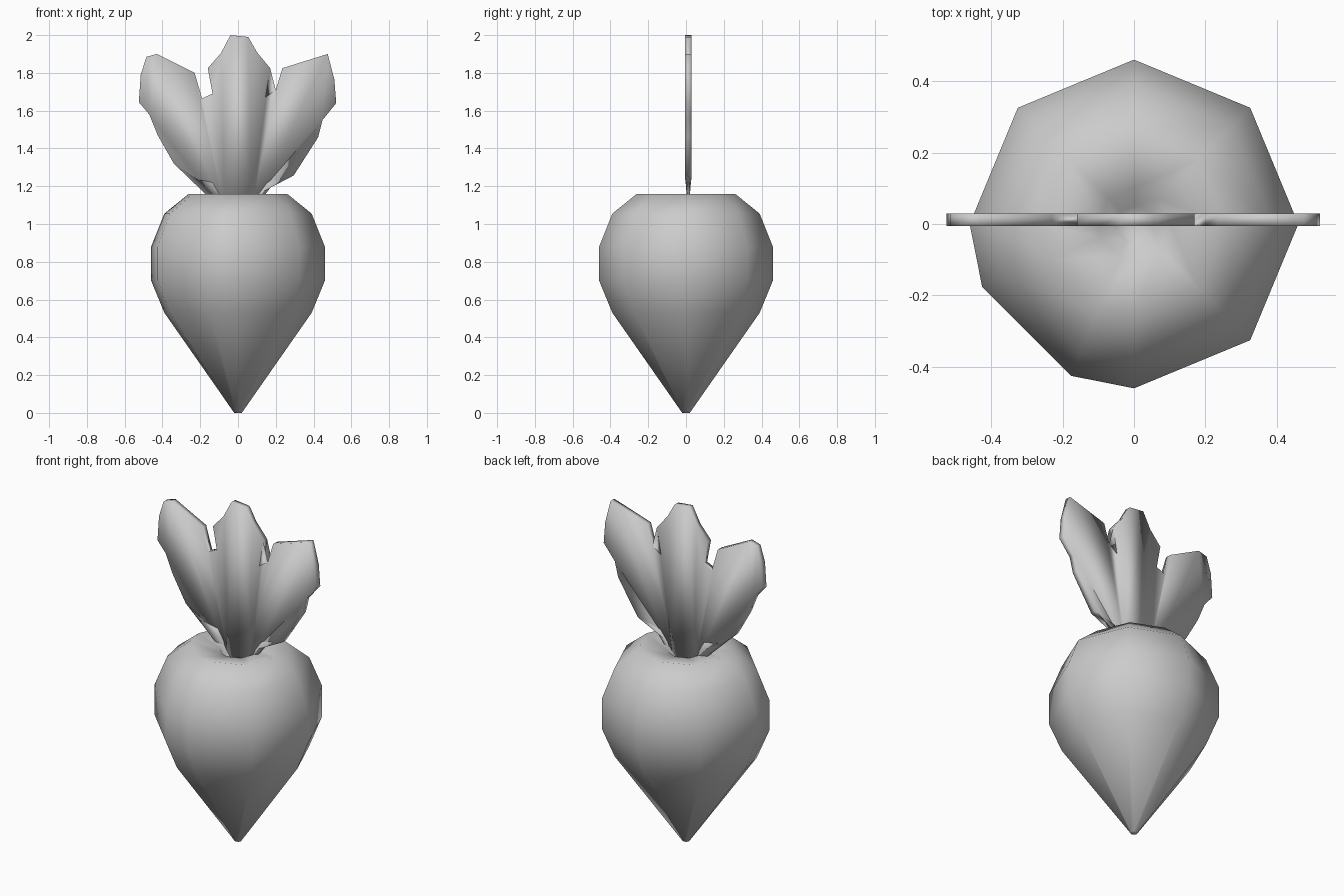
import bpy
import bmesh
from math import cos, sin, radians

if "Cube" in bpy.data.objects:
    bpy.data.objects.remove(bpy.data.objects["Cube"])

# Single flat colour
grey = bpy.data.materials.new("plain_grey")
grey.use_nodes = True
COLOUR = (0.6, 0.6, 0.6, 1)
grey.diffuse_color = COLOUR
grey.node_tree.nodes["Principled BSDF"].inputs["Base Color"].default_value = COLOUR


def finish(name, bm):
    """Turn a bmesh into a smooth-shaded object."""
    bmesh.ops.recalc_face_normals(bm, faces=bm.faces)
    for face in bm.faces:
        face.smooth = True
    mesh = bpy.data.meshes.new(name)
    bm.to_mesh(mesh)
    bm.free()
    mesh.materials.append(grey)
    obj = bpy.data.objects.new(name, mesh)
    bpy.context.collection.objects.link(obj)
    return obj


# Root: eight-sided turned profile with one corner cut off, dimpled at the top
ANGLES = (0, 45, 90, 135, 180, 202.5, 247.5, 270, 315)
PROFILE = [(0.02, 0), (0.39, 0.53), (0.46, 0.70), (0.46, 0.88),
           (0.39, 1.055), (0.26, 1.16), (0.10, 1.13), (0.05, 1.06)]
bm = bmesh.new()
rings = [[bm.verts.new((r * cos(radians(a)), r * sin(radians(a)), z))
          for a in ANGLES] for r, z in PROFILE]
count = len(ANGLES)
for low, high in zip(rings, rings[1:]):
    for i in range(count):
        j = (i + 1) % count
        bm.faces.new((low[i], low[j], high[j], high[i]))
bm.faces.new(rings[0][::-1])
bm.faces.new(rings[-1])
finish("root", bm)

# Leaves: thin three-lobed plate that tapers into the stem
OUTLINE = [
    (-0.07, 1.06), (-0.10, 1.16), (-0.135, 1.22), (-0.255, 1.245),
    (-0.34, 1.32), (-0.425, 1.47), (-0.47, 1.58), (-0.525, 1.645),
    (-0.515, 1.79), (-0.485, 1.885), (-0.43, 1.90), (-0.23, 1.80),
    (-0.19, 1.665), (-0.135, 1.69), (-0.16, 1.825), (-0.09, 1.905),
    (-0.04, 2.0), (0.055, 1.99), (0.10, 1.91), (0.17, 1.825),
    (0.145, 1.67), (0.20, 1.71), (0.235, 1.825), (0.475, 1.90),
    (0.51, 1.765), (0.52, 1.64), (0.447, 1.55), (0.425, 1.46),
    (0.295, 1.257), (0.155, 1.22), (0.11, 1.16), (0.07, 1.06)]
MIDDLE, HALF = 0.012, 0.018


def sheet(bm, side):
    verts = []
    for x, z in OUTLINE:
        taper = min(1, max(0.25, (z - 1.1) / 0.15))
        verts.append(bm.verts.new((x, MIDDLE + side * HALF * taper, z)))
    return verts


bm = bmesh.new()
front, back = sheet(bm, -1), sheet(bm, 1)
caps = [bm.faces.new(front), bm.faces.new(back[::-1])]
for i in range(len(front)):
    j = (i + 1) % len(front)
    bm.faces.new((front[i], back[i], back[j], front[j]))
bmesh.ops.triangulate(bm, faces=caps, quad_method='BEAUTY', ngon_method='BEAUTY')
finish("leaves", bm)
